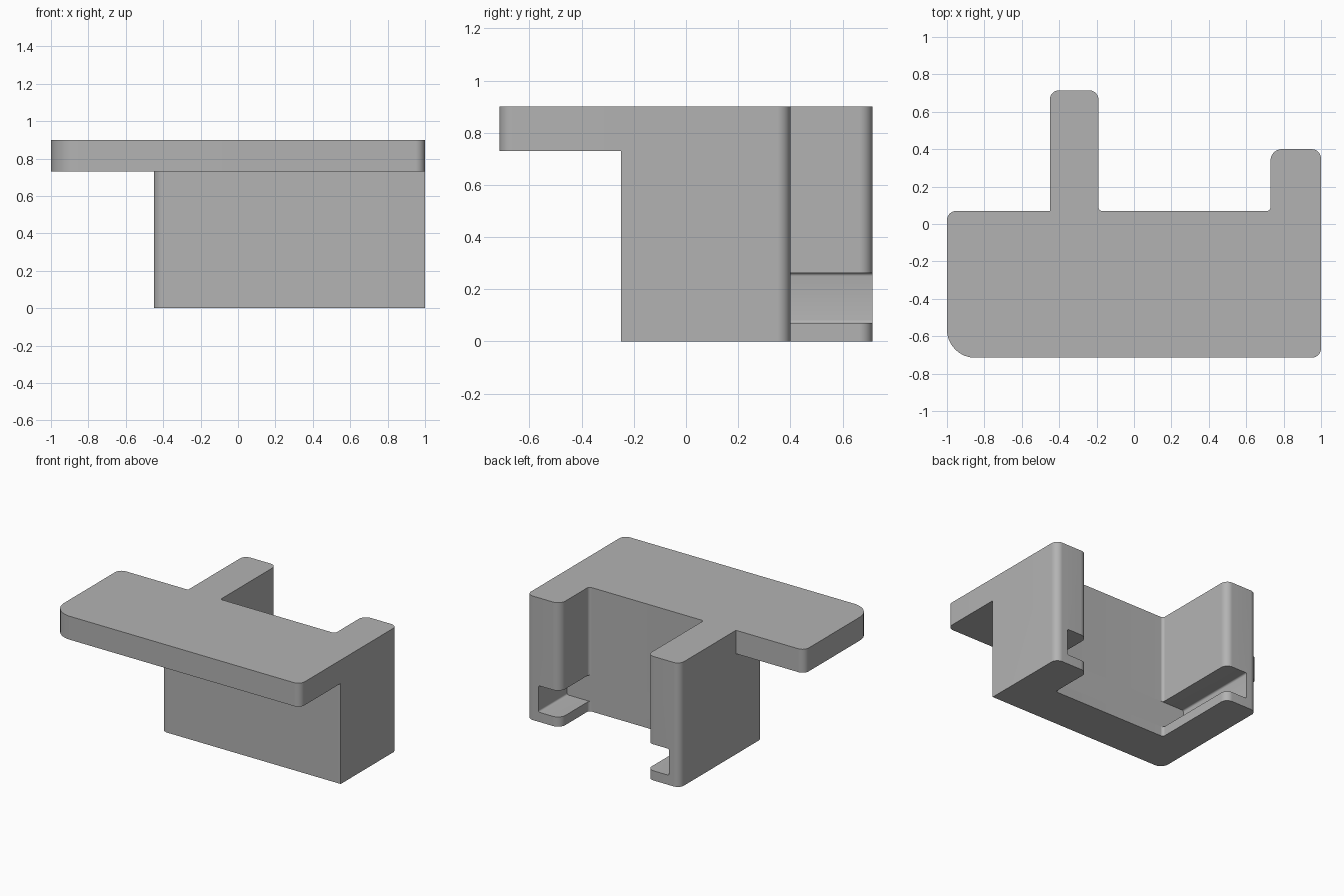
import bpy, bmesh
from math import tan, pi
from mathutils import Vector

if "Cube" in bpy.data.objects:
    bpy.data.objects.remove(bpy.data.objects["Cube"])

grey = bpy.data.materials.new("plain grey")
grey.use_nodes = True
grey.diffuse_color = (0.45, 0.45, 0.45, 1)
grey.node_tree.nodes["Principled BSDF"].inputs["Base Color"].default_value = (0.45, 0.45, 0.45, 1)


def rounded(corners, steps=10):
    """Outline with each corner (x, y, radius) replaced by an arc."""
    pts = []
    for i, (x, y, r) in enumerate(corners):
        c = Vector((x, y))
        if r == 0:
            pts.append(c)
            continue
        a = (Vector(corners[i - 1][:2]) - c).normalized()
        b = (Vector(corners[(i + 1) % len(corners)][:2]) - c).normalized()
        centre = c + (a + b) * r
        for k in range(steps + 1):
            t = k / steps * pi / 2
            d = -b.lerp(-a, 0) if k == 0 else None
            away = -b * (1 - k / steps) - a * (k / steps)
            # tangent spacing is evened out along the arc
            s = tan(t / 2) / (tan(t / 2) + tan((pi / 2 - t) / 2))
            away = -b * (1 - s) - a * s
            pts.append(centre + away.normalized() * r)
    return pts


def prism(name, corners, z0, z1):
    """Extrude a rounded outline upwards from z0 to z1."""
    bm = bmesh.new()
    face = bm.faces.new([bm.verts.new((p.x, p.y, z0)) for p in rounded(corners)])
    up = bmesh.ops.extrude_face_region(bm, geom=[face])["geom"]
    bmesh.ops.translate(bm, vec=(0, 0, z1 - z0),
                        verts=[v for v in up if isinstance(v, bmesh.types.BMVert)])
    bmesh.ops.recalc_face_normals(bm, faces=bm.faces)
    mesh = bpy.data.meshes.new(name)
    bm.to_mesh(mesh)
    bm.free()
    mesh.materials.append(grey)
    ob = bpy.data.objects.new(name, mesh)
    bpy.context.collection.objects.link(ob)
    return ob


def combine(target, other, operation):
    """Apply an exact boolean and remove the helper object."""
    mod = target.modifiers.new(operation.lower(), 'BOOLEAN')
    mod.operation, mod.object, mod.solver = operation, other, 'EXACT'
    bpy.ops.object.select_all(action='DESELECT')
    bpy.context.view_layer.objects.active = target
    target.select_set(True)
    bpy.ops.object.modifier_apply(modifier=mod.name)
    bpy.data.objects.remove(other)


# U-shaped body: front wall with a long arm and a short arm behind it
bracket = prism("bracket_body", [
    (-0.45, -0.25, 0.06), (1, -0.25, 0), (1, 0.4, 0.05), (0.73, 0.4, 0.06),
    (0.73, 0.07, 0.02), (-0.19, 0.07, 0.02), (-0.19, 0.715, 0.05), (-0.45, 0.715, 0.05)], 0, 0.9)

# Overhanging top shelf
shelf = prism("top_shelf", [
    (-1, -0.715, 0.15), (1, -0.715, 0.05), (1, 0.07, 0), (-1, 0.07, 0.05)], 0.73, 0.9)
combine(bracket, shelf, 'UNION')

# Slot along the inner faces of both arms, with slightly rounded inner edges
slot = prism("slot_cutter", [
    (-0.365, 0.07, 0), (0.905, 0.07, 0), (0.905, 1, 0), (-0.365, 1, 0)], 0.07, 0.262)
slot.hide_render = True
bm = bmesh.new()
bm.from_mesh(slot.data)
side = [e for e in bm.edges
        if abs(e.verts[0].co.y - e.verts[1].co.y) > 0.5]
bmesh.ops.bevel(bm, geom=side, offset=0.012, segments=4, profile=0.5, affect='EDGES')
bm.to_mesh(slot.data)
bm.free()
combine(bracket, slot, 'DIFFERENCE')

bpy.ops.object.shade_smooth_by_angle(angle=0.5)
